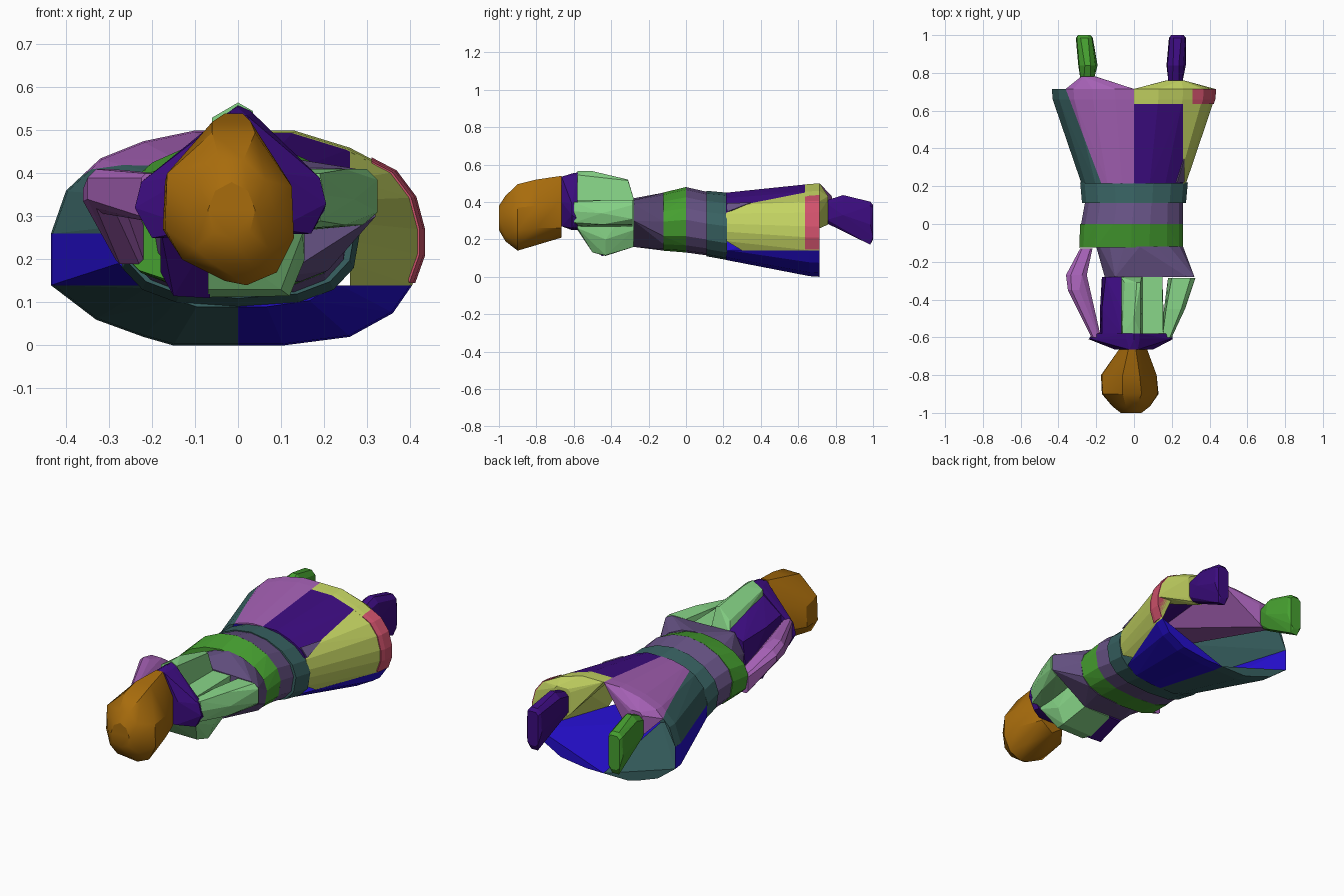
import bpy, bmesh, math
from mathutils import Vector

cube = bpy.data.objects.get("Cube")
if cube:
    bpy.data.objects.remove(cube, do_unlink=True)


def material(name, r, g, b):
    def lin(c):
        c /= 255
        return c / 12.92 if c <= 0.04045 else ((c + 0.055) / 1.055) ** 2.4
    colour = (lin(r), lin(g), lin(b), 1)
    m = bpy.data.materials.new(name)
    m.use_nodes = True
    m.diffuse_color = colour
    m.node_tree.nodes["Principled BSDF"].inputs["Base Color"].default_value = colour
    return m


ORANGE = material("orange", 168, 108, 12)
INDIGO = material("indigo", 60, 12, 128)
MINT = material("light green", 136, 214, 136)
PINK = material("orchid", 164, 96, 180)
GREY = material("grey violet", 102, 82, 132)
GREEN = material("grass green", 70, 160, 48)
TEAL = material("teal", 56, 98, 98)
YELLOW = material("yellow green", 196, 212, 98)
RED = material("rose red", 208, 82, 108)
BLUE = material("blue", 36, 14, 204)


def hull(name, mat, points, smooth=False):
    """Faceted convex part wrapped around a cloud of points."""
    bm = bmesh.new()
    for p in points:
        bm.verts.new(p)
    bmesh.ops.remove_doubles(bm, verts=bm.verts, dist=0.002)
    bmesh.ops.convex_hull(bm, input=bm.verts)
    loose = [v for v in bm.verts if not v.link_faces]
    bmesh.ops.delete(bm, geom=loose, context="VERTS")
    bmesh.ops.dissolve_limit(bm, angle_limit=math.radians(2), verts=bm.verts, edges=bm.edges)
    bmesh.ops.recalc_face_normals(bm, faces=bm.faces)
    mesh = bpy.data.meshes.new(name)
    bm.to_mesh(mesh)
    bm.free()
    mesh.materials.append(mat)
    obj = bpy.data.objects.new(name, mesh)
    bpy.context.collection.objects.link(obj)
    if smooth:
        bpy.ops.object.select_all(action="DESELECT")
        obj.select_set(True)
        bpy.context.view_layer.objects.active = obj
        bpy.ops.object.shade_smooth_by_angle(angle=math.radians(30))
    return obj


def section(y, *xz):
    return [(x, y, z) for x, z in xz]


def oval(y, x0, x1, z0, z1, n=16):
    """Cross-section filling the extents, rounder above and squarer below."""
    pts = []
    for i in range(n):
        a = 2 * math.pi * i / n
        c, s = math.cos(a), math.sin(a)
        power = 0.72 if s < 0 else 1.08
        c = math.copysign(abs(c) ** power, c)
        s = math.copysign(abs(s) ** power, s)
        pts.append(((x0 + x1) / 2 + c * (x1 - x0) / 2, y, (z0 + z1) / 2 + s * (z1 - z0) / 2))
    return pts


def box(y, x0, x1, z0, z1, cut=0.0):
    """Rectangular cross-section, optionally with chamfered corners."""
    return section(y, (x0 + cut, z0), (x1 - cut, z0), (x1, z0 + cut), (x1, z1 - cut),
                   (x1 - cut, z1), (x0 + cut, z1), (x0, z1 - cut), (x0, z0 + cut))


# Head
hull("head", ORANGE,
     oval(-1.0, -0.07, 0.04, 0.25, 0.38, 8)
     + oval(-0.965, -0.115, 0.085, 0.185, 0.44, 10)
     + section(-0.9, (-0.17, 0.27), (-0.165, 0.4), (-0.06, 0.495), (0.04, 0.495), (0.125, 0.37),
               (0.13, 0.25), (0.09, 0.17), (0.02, 0.14), (-0.03, 0.15), (-0.13, 0.2))
     + section(-0.8, (-0.175, 0.27), (-0.17, 0.38), (-0.06, 0.52), (0.03, 0.52), (0.12, 0.38),
               (0.12, 0.26), (0.06, 0.18), (-0.08, 0.19))
     + section(-0.665, (-0.07, 0.26), (-0.08, 0.42), (-0.03, 0.54), (0.01, 0.54), (0.07, 0.42),
               (0.07, 0.26), (0, 0.21)), smooth=True)

# Shoulder yoke
hull("shoulders", INDIGO,
     section(-0.665, (-0.09, 0.27), (-0.1, 0.4), (-0.025, 0.535), (0.02, 0.535), (0.1, 0.4), (0.09, 0.27))
     + section(-0.61, (-0.2, 0.25), (-0.24, 0.32), (-0.225, 0.38), (-0.04, 0.53), (0, 0.553),
               (0.03, 0.54), (0.19, 0.39), (0.205, 0.33), (0.17, 0.26))
     + section(-0.58, (-0.19, 0.25), (-0.22, 0.31), (-0.21, 0.39), (-0.04, 0.53), (0, 0.558),
               (0.03, 0.545), (0.19, 0.38), (0.2, 0.31), (0.16, 0.26)))

# Two-tone chest with a raised ridge
hull("chest_right", INDIGO,
     section(-0.58, (-0.18, 0.27), (-0.17, 0.42), (-0.065, 0.5), (-0.065, 0.25))
     + section(-0.45, (-0.18, 0.17), (-0.15, 0.115), (-0.065, 0.11), (-0.065, 0.47), (-0.17, 0.4))
     + section(-0.28, (-0.17, 0.2), (-0.14, 0.16), (-0.065, 0.16), (-0.065, 0.42), (-0.15, 0.38)))
hull("chest_left", MINT,
     section(-0.58, (-0.07, 0.25), (0.15, 0.26), (0.155, 0.41), (-0.07, 0.41))
     + section(-0.5, (-0.07, 0.13), (0.1, 0.13))
     + section(-0.43, (-0.07, 0.112), (0.12, 0.115), (0.155, 0.2), (0.155, 0.41))
     + section(-0.28, (-0.07, 0.16), (0.1, 0.16), (0.14, 0.25), (0.15, 0.41), (-0.07, 0.41)))
hull("chest_ridge", MINT,
     section(-0.58, (-0.07, 0.4), (-0.06, 0.53), (0, 0.565), (0.035, 0.545), (0.045, 0.4))
     + section(-0.5, (0, 0.565))
     + section(-0.31, (-0.05, 0.46), (0.015, 0.52), (0.035, 0.515))
     + section(-0.28, (-0.07, 0.4), (0.04, 0.42), (0.045, 0.4)))

# Arms
elbow_right = box(-0.35, -0.35, -0.27, 0.32, 0.41, 0.02) + box(-0.27, -0.36, -0.25, 0.31, 0.39, 0.025)
hull("upper_arm_right", PINK, box(-0.6, -0.225, -0.175, 0.29, 0.4, 0.01) + elbow_right)
hull("forearm_right", PINK, elbow_right + box(-0.13, -0.285, -0.22, 0.19, 0.29, 0.01))
hull("upper_arm_left", MINT,
     section(-0.6, (0.14, 0.27), (0.19, 0.29), (0.2, 0.35), (0.19, 0.4), (0.15, 0.4))
     + section(-0.45, (0.17, 0.27), (0.25, 0.28), (0.27, 0.34), (0.25, 0.41), (0.17, 0.41))
     + section(-0.285, (0.18, 0.27), (0.29, 0.28), (0.325, 0.31), (0.325, 0.385), (0.3, 0.41), (0.2, 0.41)))

# Waist and stacked bands
hull("waist", GREY,
     section(-0.28, (-0.15, 0.17), (0.1, 0.16), (0.2, 0.23), (0.32, 0.3), (0.32, 0.39), (0.28, 0.41),
             (-0.1, 0.42), (-0.155, 0.32))
     + oval(-0.12, -0.2, 0.26, 0.14, 0.45))
hull("belt", GREEN, oval(-0.125, -0.29, 0.26, 0.14, 0.45) + oval(0, -0.285, 0.26, 0.13, 0.48))
hull("upper_band", GREY, oval(0, -0.28, 0.26, 0.13, 0.48) + oval(0.11, -0.26, 0.26, 0.115, 0.455))
hull("lower_band", TEAL, oval(0.11, -0.275, 0.275, 0.11, 0.46) + oval(0.22, -0.285, 0.285, 0.09, 0.45))

# Flared skirt: outline of the hem, tapering toward the waist
RIM = [(0.105, 0), (0.26, 0.02), (0.36, 0.075), (0.405, 0.14), (0.43, 0.21), (0.43, 0.27),
       (0.41, 0.345), (0.365, 0.405), (0.26, 0.46), (0.13, 0.5), (-0.1, 0.5), (-0.22, 0.475),
       (-0.32, 0.435), (-0.4, 0.36), (-0.435, 0.26), (-0.435, 0.14), (-0.41, 0.125),
       (-0.33, 0.06), (-0.22, 0.02), (-0.15, 0)]
X, Y, Z = Vector((1, 0, 0)), Vector((0, 1, 0)), Vector((0, 0, 1))


def skirt_panel(name, mat, cuts, extra=(), grow=1.0):
    """Piece of the skirt wall on the positive side of every (point, normal) cut."""
    bm = bmesh.new()
    rings = []
    for y, sx, sz, cz in ((0.215, 0.64, 0.72, 0.27), (0.66, 0.99, 0.985, 0.25), (0.715, 1, 1, 0.25)):
        rings.append([bm.verts.new((x * sx * grow, y, cz + (z - 0.25) * sz * grow)) for x, z in RIM])
    for a, b in zip(rings, rings[1:]):
        for i in range(len(RIM)):
            j = (i + 1) % len(RIM)
            bm.faces.new((a[i], a[j], b[j], b[i]))
    for co, no in cuts:
        bmesh.ops.bisect_plane(bm, geom=bm.verts[:] + bm.edges[:] + bm.faces[:],
                               plane_co=co, plane_no=no, clear_inner=True)
    pts = [v.co.copy() for v in bm.verts] + list(extra)
    bm.free()
    return hull(name, mat, pts)


seam = (Vector((-0.175, 0.22, 0)), Vector((0.49, 0.185, 0)))
seam_out = (seam[0], -seam[1])
left, right = (0 * X, X), (0 * X, -X)
above, below = (0.14 * Z, Z), (0.14 * Z, -Z)
mid = (0.26 * Z, Z)
leg_right = box(0.78, -0.28, -0.2, 0.29, 0.43, 0.015)
leg_left = box(0.76, 0.17, 0.265, 0.28, 0.43, 0.015)
skirt_panel("skirt_bottom_left", BLUE, [left, below])
skirt_panel("skirt_bottom_right", TEAL, [right, below])
skirt_panel("skirt_side_left", YELLOW, [(0.26 * X, X), above])
skirt_panel("skirt_hem_left", YELLOW, [left, mid, (0.635 * Y, Y)], leg_left)
skirt_panel("skirt_top_left", INDIGO, [left, (0.26 * X, -X), mid, (0.635 * Y, -Y)])
skirt_panel("skirt_top_right", PINK, [right, mid, seam], leg_right)
skirt_panel("skirt_side_right", TEAL, [right, mid, seam_out])
skirt_panel("skirt_stripe_right", BLUE, [right, above, (0.26 * Z, -Z)])
skirt_panel("hem_patch", RED, [(0.31 * X, X), (0.635 * Y, Y), (0.145 * Z, Z), (0.445 * Z, -Z)], grow=1.012)

# Small gusset where the skirt meets the lower band
hull("skirt_gusset", GREY, [(0.228, 0.22, 0.395), (0.268, 0.22, 0.348), (0.267, 0.345, 0.397),
                            (0.2, 0.22, 0.37), (0.24, 0.34, 0.37)])

# Feet, narrow at the ankle and keeled along the underside
for name, mat, cx, y0, splay in (("foot_left", INDIGO, 0.222, 0.755, 0.008),
                                 ("foot_right", GREEN, -0.245, 0.775, -0.018)):
    end = cx + splay
    hull(name, mat,
         box(y0, cx - 0.04, cx + 0.035, 0.285, 0.41, 0.02)
         + section(0.84, (cx - 0.02, 0.25), (cx + 0.02, 0.25), (cx + 0.052, 0.33), (cx + 0.04, 0.41),
                   (cx + 0.015, 0.437), (cx - 0.015, 0.437), (cx - 0.045, 0.41), (cx - 0.05, 0.33))
         + section(0.985, (end - 0.02, 0.172), (end + 0.02, 0.172), (end + 0.045, 0.28),
                   (end + 0.04, 0.38), (end + 0.02, 0.402), (end - 0.02, 0.402),
                   (end - 0.04, 0.38), (end - 0.045, 0.28))
         + box(1.0, end - 0.033, end + 0.033, 0.2, 0.385, 0.015))
